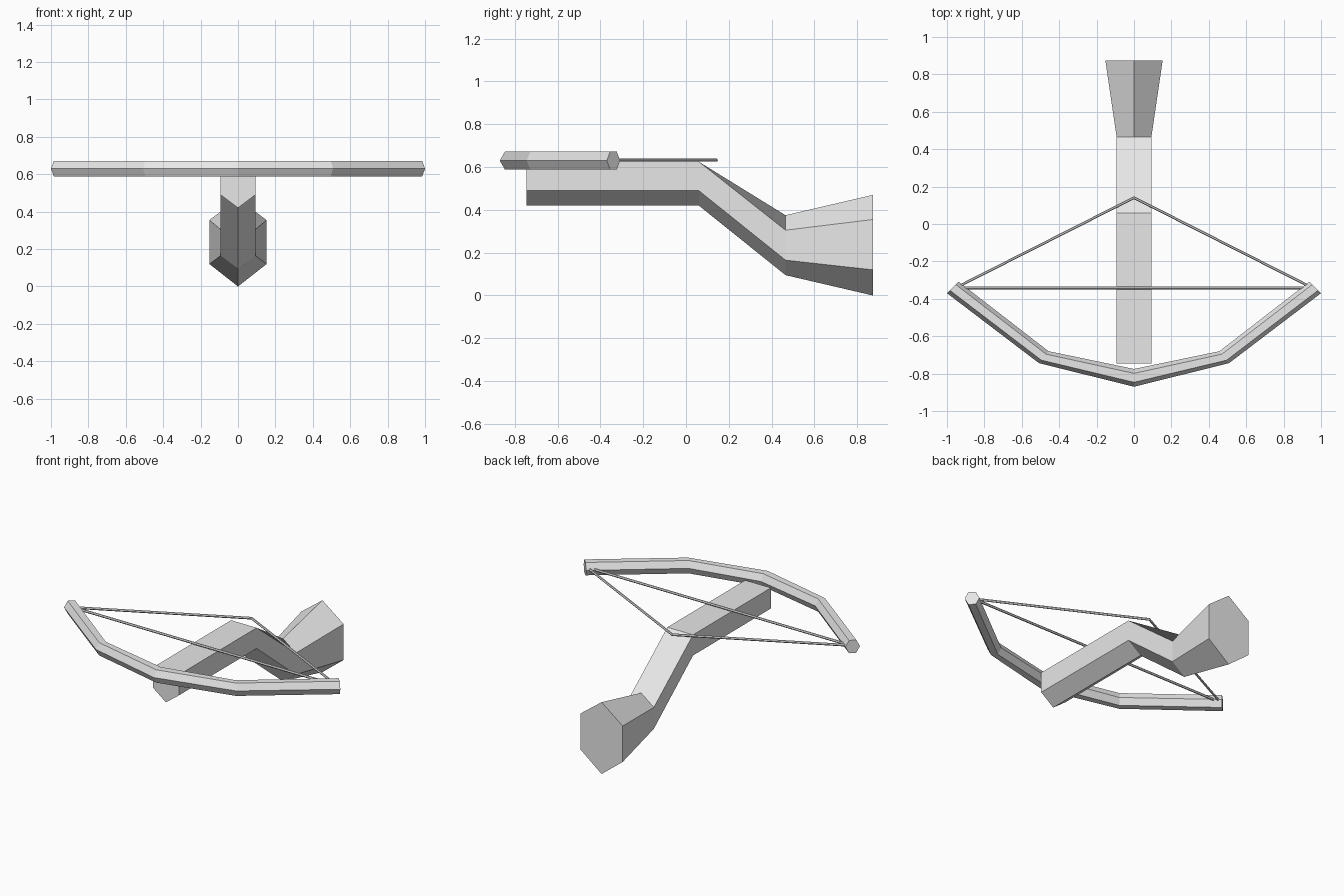
import bpy
import bmesh
from math import cos, sin, pi
from mathutils import Vector

cube = bpy.data.objects.get("Cube")
if cube:
    bpy.data.objects.remove(cube, do_unlink=True)

# One plain grey for everything
grey = bpy.data.materials.new("plain grey")
grey.use_nodes = True
colour = (0.8, 0.8, 0.8, 1)
grey.diffuse_color = colour
grey.node_tree.nodes["Principled BSDF"].inputs["Base Color"].default_value = colour


def loft(name, rings, merge_ridge=0):
    """Skin a run of six-sided rings and cap both ends."""
    bm = bmesh.new()
    loops = [[bm.verts.new(p) for p in ring] for ring in rings]
    for a, b in zip(loops, loops[1:]):
        for i in range(len(a)):
            j = (i + 1) % len(a)
            bm.faces.new((a[i], a[j], b[j], b[i]))
    bm.faces.new(loops[0][::-1])
    bm.faces.new(loops[-1])
    # Join the two top faces of the first few spans into one
    ridge = [bm.edges.get((loops[k][0], loops[k + 1][0])) for k in range(merge_ridge)]
    if ridge:
        bmesh.ops.dissolve_edges(bm, edges=ridge, use_verts=True)
    bmesh.ops.recalc_face_normals(bm, faces=bm.faces)
    mesh = bpy.data.meshes.new(name)
    bm.to_mesh(mesh)
    bm.free()
    mesh.materials.append(grey)
    obj = bpy.data.objects.new(name, mesh)
    bpy.context.collection.objects.link(obj)
    return obj


def stock_ring(y, w, top, upper, lower, bottom):
    return [(0, y, top), (w, y, upper), (w, y, lower),
            (0, y, bottom), (-w, y, lower), (-w, y, upper)]


def bar_ring(outer, inner, z, half_height):
    """Hexagon with points at outer and inner, flat above and below."""
    outer, inner = Vector((*outer, z)), Vector((*inner, z))
    mid, arm = (outer + inner) / 2, (outer - inner) / 2
    up = Vector((0, 0, half_height / sin(pi / 3)))
    return [mid + arm * cos(k * pi / 3) + up * sin(k * pi / 3) for k in range(6)]


# Stock: flat-topped rail, sloping grip, flared butt
loft("stock", [
    stock_ring(-0.745, 0.093, 0.625, 0.625, 0.49, 0.42),
    stock_ring(0.06, 0.093, 0.625, 0.625, 0.49, 0.42),
    stock_ring(0.465, 0.093, 0.375, 0.305, 0.165, 0.095),
    stock_ring(0.873, 0.153, 0.47, 0.355, 0.12, 0),
], merge_ridge=2)

# Bow: outer and inner corners of one limb, mirrored
limb = [((0, -0.87), (0, -0.775)),
        ((0.508, -0.744), (0.457, -0.68)),
        ((1, -0.37), (0.938, -0.308))]
mirrored = [((-o[0], o[1]), (-i[0], i[1])) for o, i in limb[:0:-1]]
loft("bow", [bar_ring(o, i, 0.63, 0.042) for o, i in mirrored + limb])


# Strings: one drawn back, one at rest
def string(name, path):
    half = 0.008
    loft(name, [bar_ring((x, y - half), (x, y + half), 0.632, 0.007) for x, y in path])


string("drawn_string", [(-0.935, -0.332), (0, 0.141), (0.935, -0.332)])
string("resting_string", [(-0.94, -0.342), (0.94, -0.342)])
